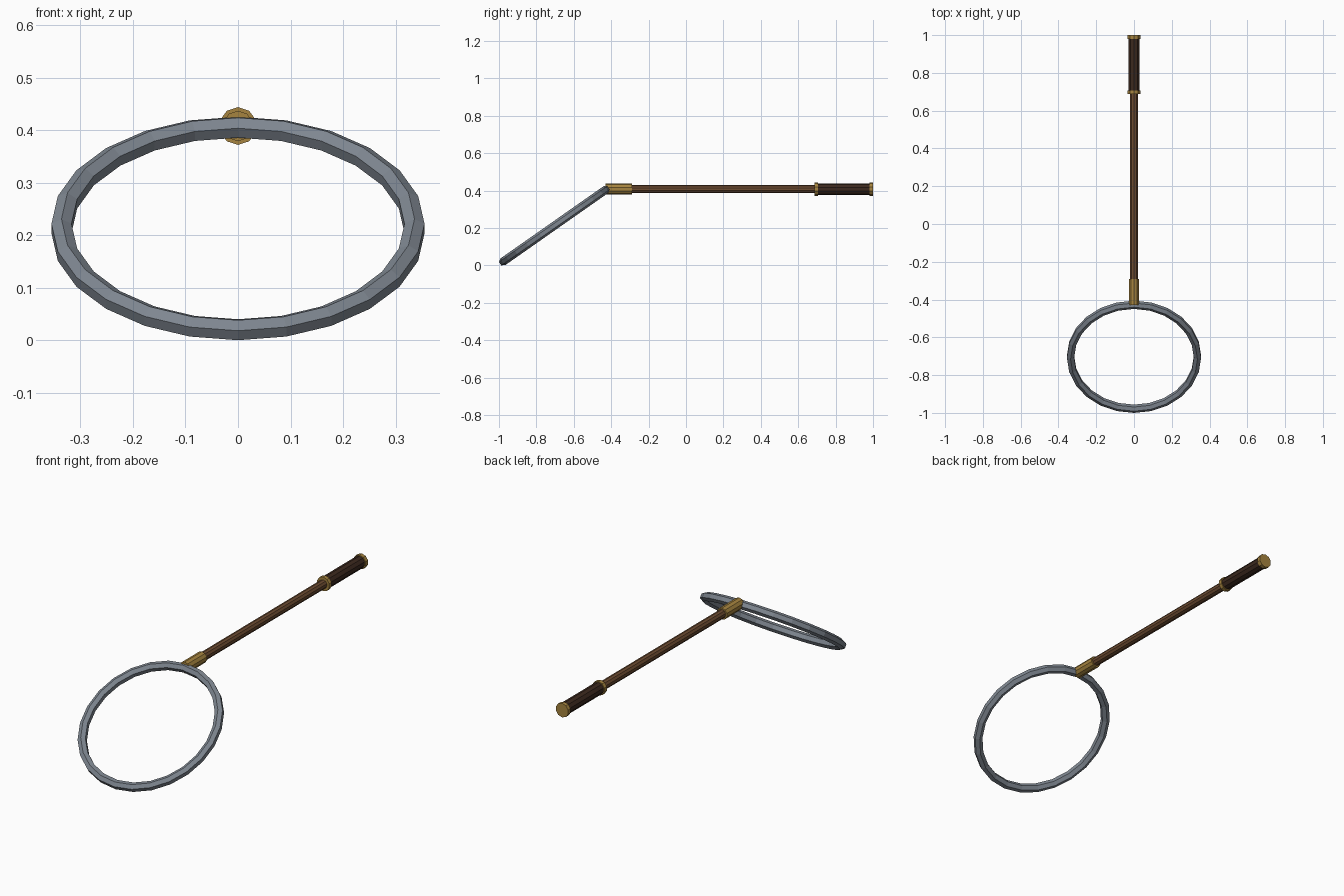
import bpy, bmesh, math
from mathutils import Matrix, Vector

if "Cube" in bpy.data.objects:
    bpy.data.objects.remove(bpy.data.objects["Cube"])

SIDES = 10          # sides of every handle part
AXIS_Z = 0.408      # height of the handle axis
TILT = math.radians(35)


def material(name, rgb):
    m = bpy.data.materials.new(name)
    m.diffuse_color = (*rgb, 1)
    m.use_nodes = True
    m.node_tree.nodes["Principled BSDF"].inputs["Base Color"].default_value = m.diffuse_color
    return m


steel = material("steel", (0.21, 0.24, 0.28))
brass = material("brass", (0.38, 0.23, 0.05))
wood = material("wood", (0.15, 0.07, 0.03))
leather = material("leather", (0.045, 0.022, 0.013))


def finish(name, bm, mat):
    bmesh.ops.recalc_face_normals(bm, faces=bm.faces)
    mesh = bpy.data.meshes.new(name)
    bm.to_mesh(mesh)
    bm.free()
    mesh.materials.append(mat)
    obj = bpy.data.objects.new(name, mesh)
    bpy.context.collection.objects.link(obj)
    return obj


def rod(name, y0, y1, radius, mat):
    """Flat-sided cylinder along y with a corner at the top."""
    bm = bmesh.new()
    ends = [[bm.verts.new((radius * math.sin(a), y, AXIS_Z + radius * math.cos(a)))
             for a in (math.tau * i / SIDES for i in range(SIDES))]
            for y in (y0, y1)]
    for i in range(SIDES):
        j = (i + 1) % SIDES
        bm.faces.new((ends[0][i], ends[0][j], ends[1][j], ends[1][i]))
    for loop in ends:
        bm.faces.new(loop)
    return finish(name, bm, mat)


def hoop(name, major, minor, segments, sides, centre, mat):
    """Tilted ring whose cross-section has a flat outer face."""
    bm = bmesh.new()
    place = Matrix.Translation(centre) @ Matrix.Rotation(TILT, 4, 'X')
    grid = []
    for i in range(segments):
        a = math.tau * i / segments
        loop = []
        for k in range(sides):
            b = math.tau * (k + 0.5) / sides
            r = major + minor * math.cos(b)
            p = Vector((r * math.sin(a), r * math.cos(a), minor * math.sin(b)))
            loop.append(bm.verts.new(place @ p))
        grid.append(loop)
    for i in range(segments):
        n = (i + 1) % segments
        for k in range(sides):
            m = (k + 1) % sides
            bm.faces.new((grid[i][k], grid[n][k], grid[n][m], grid[i][m]))
    return finish(name, bm, mat)


# Steel ring at the front
hoop("ring", 0.336, 0.022, 24, 6, (0, -0.703, 0.213), steel)

# Handle, from the ring to the back end
rod("ferrule", -0.43, -0.29, 0.029, brass)
rod("shaft", -0.42, 0.72, 0.022, wood)
rod("grip", 0.695, 0.99, 0.031, leather)
rod("grip_collar", 0.687, 0.707, 0.036, brass)
rod("pommel", 0.98, 1.0, 0.036, brass)
